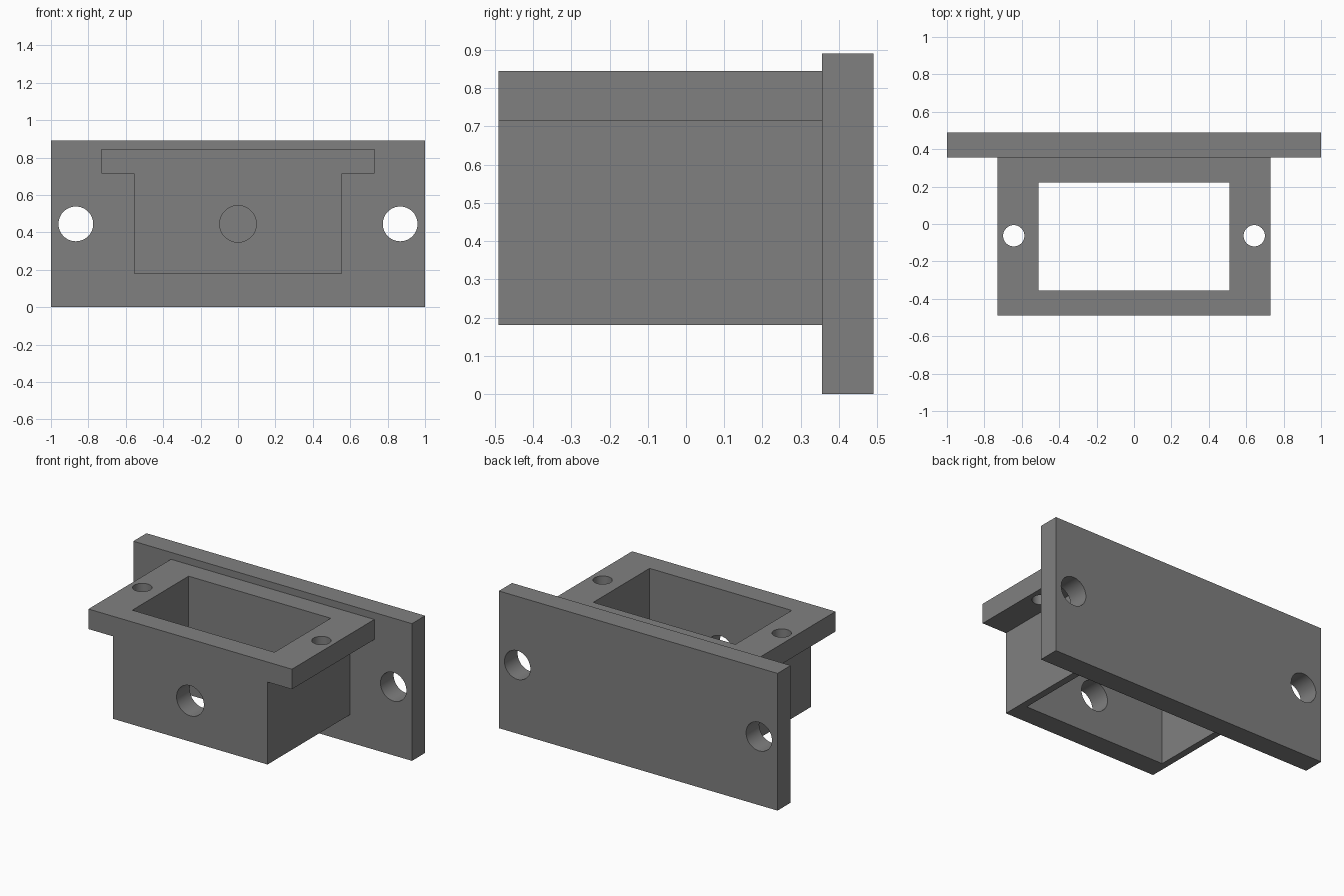
import bpy
import bmesh
from math import pi
from mathutils import Matrix, Vector

cube = bpy.data.objects.get("Cube")
if cube:
    bpy.data.objects.remove(cube, do_unlink=True)

grey = bpy.data.materials.new("mid grey")
grey.use_nodes = True
grey.diffuse_color = (0.216, 0.216, 0.216, 1)
grey.node_tree.nodes["Principled BSDF"].inputs["Base Color"].default_value = grey.diffuse_color


def add_object(name, bm):
    bmesh.ops.recalc_face_normals(bm, faces=bm.faces)
    mesh = bpy.data.meshes.new(name)
    bm.to_mesh(mesh)
    bm.free()
    mesh.materials.append(grey)
    obj = bpy.data.objects.new(name, mesh)
    bpy.context.collection.objects.link(obj)
    return obj


def extrude_profile(name, points, y0, y1):
    """Solid from an x-z outline, extruded along y."""
    bm = bmesh.new()
    face = bm.faces.new([bm.verts.new((x, y0, z)) for x, z in points])
    out = bmesh.ops.extrude_face_region(bm, geom=[face])
    verts = [v for v in out["geom"] if isinstance(v, bmesh.types.BMVert)]
    bmesh.ops.translate(bm, verts=verts, vec=(0, y1 - y0, 0))
    if face.is_valid and len(bm.faces) < len(points) + 2:
        bm.faces.new([v for v in face.verts])
    return add_object(name, bm)


def box_cutter(name, low, high):
    low, high = Vector(low), Vector(high)
    bm = bmesh.new()
    matrix = Matrix.Translation((low + high) / 2) @ Matrix.Diagonal((*(high - low), 1))
    bmesh.ops.create_cube(bm, size=1, matrix=matrix)
    return add_object(name, bm)


def drill(name, centre, radius, depth, along_y):
    turn = Matrix.Rotation(pi / 2, 4, "X") if along_y else Matrix()
    bm = bmesh.new()
    bmesh.ops.create_cone(bm, cap_ends=True, segments=48, radius1=radius, radius2=radius,
                          depth=depth, matrix=Matrix.Translation(centre) @ turn)
    return add_object(name, bm)


def cut(obj, cutters):
    bpy.context.view_layer.objects.active = obj
    for cutter in cutters:
        mod = obj.modifiers.new("cut", "BOOLEAN")
        mod.operation, mod.solver, mod.object = "DIFFERENCE", "EXACT", cutter
        bpy.ops.object.modifier_apply(modifier=mod.name)
        bpy.data.objects.remove(cutter, do_unlink=True)
    bpy.ops.object.select_all(action="DESELECT")
    obj.select_set(True)
    bpy.ops.object.shade_smooth_by_angle(angle=pi / 6)


# Main dimensions
BACK, PLATE, FRONT = 0.49, 0.355, -0.49
MID_Z, TOP = 0.445, 0.845

# Housing with overhanging top flange
half = [(0.555, 0.18), (0.555, 0.715), (0.73, 0.715), (0.73, TOP)]
outline = half + [(-x, z) for x, z in reversed(half)]
housing = extrude_profile("flanged_housing", outline, FRONT, PLATE)
cut(housing, [
    box_cutter("opening_cutter", (-0.51, -0.355, 0), (0.51, 0.222, 1)),
    drill("front_hole_cutter", (0, FRONT, MID_Z), 0.098, 0.5, True),
    drill("left_flange_hole_cutter", (0.643, -0.063, 0.78), 0.057, 0.4, False),
    drill("right_flange_hole_cutter", (-0.643, -0.063, 0.78), 0.057, 0.4, False),
])

# Mounting plate with two screw holes
plate = extrude_profile("mounting_plate", [(1, 0), (1, 0.89), (-1, 0.89), (-1, 0)], PLATE, BACK)
cut(plate, [drill("plate_hole_cutter", (side * 0.867, 0.42, MID_Z), 0.093, 0.4, True)
            for side in (-1, 1)])
